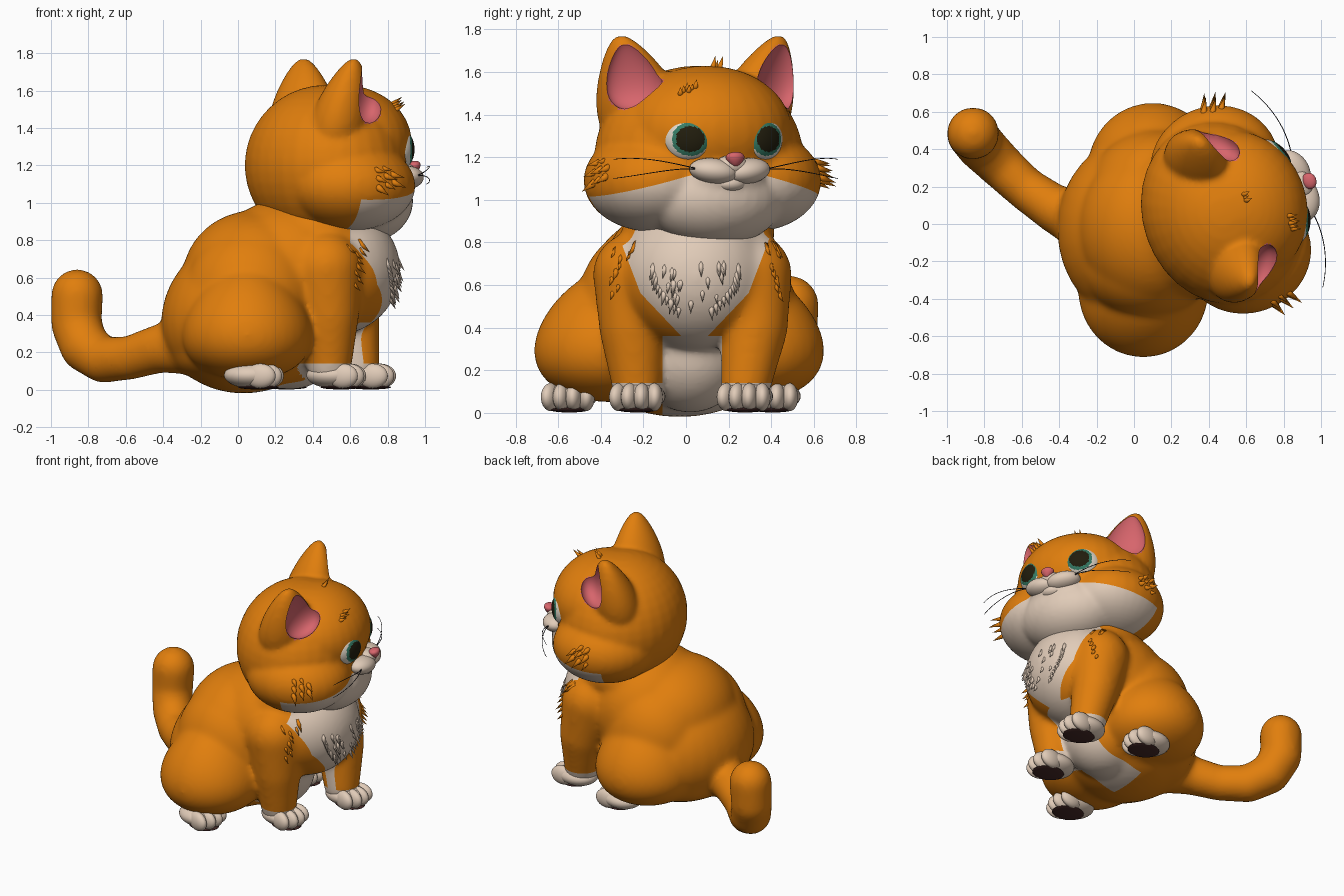
import bpy, bmesh, math, random
from mathutils import Matrix, Vector, Euler

random.seed(4)
cube = bpy.data.objects.get("Cube")
if cube:
    bpy.data.objects.remove(cube)


def material(name, rgb):
    m = bpy.data.materials.new(name)
    m.use_nodes = True
    m.diffuse_color = (*rgb, 1)
    m.node_tree.nodes["Principled BSDF"].inputs["Base Color"].default_value = (*rgb, 1)
    return m


ORANGE = material("orange fur", (0.75, 0.21, 0.004))
CREAM = material("cream fur", (0.75, 0.6, 0.48))
PINK = material("pink skin", (0.68, 0.13, 0.15))
WHITE = material("eye white", (0.75, 0.68, 0.58))
GREEN = material("green iris", (0.035, 0.2, 0.13))
BLACK = material("pupil black", (0.015, 0.012, 0.004))
BROWN = material("brown pads", (0.06, 0.022, 0.02))
WHISKER = material("whisker grey", (0.02, 0.02, 0.028))

# The head is modelled facing +x in its own turned frame
HEAD = Matrix.Translation((0.47, 0.06, 0)) @ Matrix.Rotation(math.radians(20), 4, "Z")


def place(c, r=(1, 1, 1), rot=(0, 0, 0)):
    return Matrix.LocRotScale(Vector(c), Euler(rot), Vector(r))


def ball(bm, m, taper=0, segs=32):
    """Ellipsoid, optionally narrowing towards its top."""
    for v in bmesh.ops.create_uvsphere(bm, u_segments=segs, v_segments=segs * 2 // 3, radius=1)["verts"]:
        k = 1 - taper * v.co.z
        v.co = m @ Vector((v.co.x * k, v.co.y * k, v.co.z))


def limb(bm, points, steps=8):
    """Row of balls along (x, y, z, radius) points."""
    for a, b in zip(points, points[1:]):
        for i in range(steps + 1):
            x, y, z, r = Vector(a).lerp(Vector(b), i / steps)
            ball(bm, place((x, y, z), (r, r, r)), segs=18)


def make(name, bm, mats, matrix=Matrix()):
    me = bpy.data.meshes.new(name)
    bm.to_mesh(me)
    bm.free()
    for m in mats:
        me.materials.append(m)
    me.shade_smooth()
    ob = bpy.data.objects.new(name, me)
    bpy.context.collection.objects.link(ob)
    ob.matrix_world = matrix
    return ob


def fuse(ob, softness, cutter=None):
    """Melt overlapping shapes into one soft skin."""
    rm = ob.modifiers.new("skin", "REMESH")
    rm.mode, rm.voxel_size = "VOXEL", 0.014
    sm = ob.modifiers.new("soften", "SMOOTH")
    sm.factor, sm.iterations = 0.5, softness
    if cutter:
        bo = ob.modifiers.new("hollow", "BOOLEAN")
        bo.operation, bo.object = "DIFFERENCE", cutter
    bpy.context.view_layer.update()
    mats = list(ob.data.materials)
    me = bpy.data.meshes.new_from_object(ob.evaluated_get(bpy.context.evaluated_depsgraph_get()))
    ob.modifiers.clear()
    ob.data = me
    me.materials.clear()
    for m in mats:
        me.materials.append(m)
    me.shade_smooth()
    me.set_sharp_from_angle(angle=math.radians(50))


def paint(ob, rule, planes=()):
    """Cut clean colour borders along planes, then colour faces by rule."""
    bm = bmesh.new()
    bm.from_mesh(ob.data)
    for co, no in planes:
        geom = bm.verts[:] + bm.edges[:] + bm.faces[:]
        bmesh.ops.bisect_plane(bm, geom=geom, dist=1e-5, plane_co=co, plane_no=no)
    for f in bm.faces:
        f.material_index = rule(f.calc_center_median())
    bm.to_mesh(ob.data)
    bm.free()


def tufts(name, target, spots, droop, size, mat, matrix=Matrix()):
    """Small fur spikes growing from the nearest skin to each spot."""
    bm = bmesh.new()
    for s in spots:
        ok, loc, nor, _ = target.closest_point_on_mesh(Vector(s))
        d = (nor * 0.5 + Vector(droop)).normalized()
        h = size * random.uniform(0.8, 1.3)
        root = loc - nor * h * 0.1 + d * h * 0.2
        m = Matrix.Translation(root) @ d.to_track_quat("Z", "Y").to_matrix().to_4x4()
        bmesh.ops.create_cone(bm, segments=8, radius1=h * 0.22, radius2=0, depth=h, cap_ends=True, matrix=m)
    return make(name, bm, [mat], matrix)


# Body with haunches, front legs and tail
FRONT_PAWS = [(0.53, -0.225), (0.69, 0.28)]
HIND_PAWS = [(0.09, -0.545), (0.24, 0.41)]
bm = bmesh.new()
for c, r, taper in [((0.03, -0.03, 0.4), (0.44, 0.5, 0.42), 0.08),     # rump
                    ((0.0, -0.03, 0.2), (0.36, 0.45, 0.19), 0),        # seat
                    ((0.09, -0.02, 0.59), (0.39, 0.44, 0.37), 0),      # back
                    ((0.28, 0.03, 0.62), (0.43, 0.43, 0.41), 0),       # shoulders
                    ((0.42, 0.06, 0.85), (0.33, 0.36, 0.2), 0),        # neck
                    ((0.51, 0.05, 0.64), (0.36, 0.37, 0.35), 0),       # chest
                    ((0.28, 0.02, 0.27), (0.28, 0.26, 0.27), 0),       # belly
                    ((0.07, -0.2, 0.5), (0.36, 0.31, 0.37), 0),        # right flank
                    ((0.12, 0.18, 0.5), (0.36, 0.33, 0.37), 0),        # left flank
                    ((0.05, -0.355, 0.36), (0.34, 0.35, 0.31), 0.25),  # right haunch
                    ((0.1, 0.29, 0.36), (0.34, 0.35, 0.31), 0.25)]:    # left haunch
    ball(bm, place(c, r), taper)
limb(bm, [(0.47, -0.24, 0.65, 0.2), (0.49, -0.25, 0.4, 0.16), (0.49, -0.23, 0.13, 0.12)])
limb(bm, [(0.55, 0.3, 0.65, 0.2), (0.6, 0.32, 0.4, 0.16), (0.64, 0.28, 0.13, 0.12)])
limb(bm, [(-0.25, 0.0, 0.24, 0.16), (-0.42, 0.08, 0.22, 0.13), (-0.58, 0.19, 0.17, 0.118),
          (-0.72, 0.32, 0.16, 0.125), (-0.82, 0.42, 0.23, 0.135), (-0.865, 0.48, 0.35, 0.137),
          (-0.86, 0.485, 0.505, 0.142)])
body = make("body", bm, [ORANGE, CREAM])
fuse(body, 36)

# The bib is bounded by lines of (half width, height, slope) on each side
BIB_Y, BIB_LINES = 0.04, [(0.1, 0.4, 0.95), (0.2, 0.42, 0.38)]


def bib_width(z):
    return min(w + k * (z - z0) for w, z0, k in BIB_LINES)


def body_rule(c):
    if c.z < 0.14 and any(math.hypot(c.x - x + 0.04, c.y - y) < 0.17 for x, y in FRONT_PAWS):
        return 1
    if c.z > 0.36 and c.x > 0.6:
        return int(abs(c.y - BIB_Y) < bib_width(c.z))
    return int(c.z <= 0.45 and c.x > 0.08 and abs(c.y - 0.03) < 0.14)


paint(body, body_rule,
      [((0, BIB_Y + s * w, z), (0, 1, -s * k)) for s in (-1, 1) for w, z, k in BIB_LINES]
      + [((0, 0.03 + s * 0.14, 0), (0, 1, 0)) for s in (-1, 1)]
      + [((x, 0, 0), (1, 0, 0)) for x in (0.08, 0.6)]
      + [((0, 0, z), (0, 0, 1)) for z in (0.14, 0.36, 0.45)])

# Chest fur: cream spikes on the bib and its edges, orange ones at the shoulders
spots = []
for i in range(20):
    z = random.uniform(0.44, 0.74)
    spots.append((1.0, BIB_Y + random.uniform(-0.85, 0.85) * bib_width(z), z))
for i in range(12):
    z = 0.42 + 0.026 * i
    spots += [(0.95, BIB_Y + s * (bib_width(z) - 0.01), z) for s in (-1, 1)]
tufts("chest_fur", body, spots, (0.1, 0, -0.9), 0.085, CREAM)
spots = [(0.7 + random.uniform(-0.08, 0.04), BIB_Y + s * (0.37 + random.uniform(-0.02, 0.05)),
          0.56 + 0.035 * i) for i in range(9) for s in (-1, 1)]
tufts("shoulder_fur", body, spots, (0.3, 0, -0.7), 0.085, ORANGE)

# Paws with four toes and a dark pad underneath
NAMES = ["front_right_paw", "front_left_paw", "hind_right_paw", "hind_left_paw"]
for name, (x, y) in zip(NAMES, FRONT_PAWS + HIND_PAWS):
    m = Matrix.Translation((x, y, 0)) @ Matrix.Rotation(-0.15, 4, "Z")
    bm = bmesh.new()
    ball(bm, place((-0.02, 0, 0.078), (0.145, 0.125, 0.07)))
    for i in range(4):
        k = i - 1.5
        ball(bm, place((0.07 - 0.012 * k * k, k * 0.056, 0.074), (0.085, 0.04, 0.066), (0, 0, k * 0.12)), segs=24)
    make(name, bm, [CREAM], m)
    bm = bmesh.new()
    ball(bm, place((0.02, 0, 0.014), (0.11, 0.09, 0.012)), segs=24)
    make(name + "_pad", bm, [BROWN], m)

# Head with ears; the hollows are cut from the front of each ear
bm, cut = bmesh.new(), bmesh.new()
for c, r in [((0, 0, 1.2), (0.425, 0.5, 0.43)),       # skull
             ((0.1, 0, 1.32), (0.36, 0.41, 0.31)),    # forehead
             ((0.2, 0, 1.01), (0.27, 0.34, 0.23)),    # jaw
             ((0.36, 0, 1.1), (0.12, 0.2, 0.1))]:     # muzzle base
    ball(bm, place(c, r))
hollows = []
for s in (-1, 1):
    ball(bm, place((0.05, s * 0.25, 1.09), (0.35, 0.32, 0.24)))
    ball(bm, place((-0.015, s * 0.315, 1.5), (0.145, 0.19, 0.29), (-s * 0.2, 0.28, s * 0.6)), 0.4)
    h = place((0.1, s * 0.37, 1.585), (0.075, 0.13, 0.165), (-s * 0.2, 0.03, s * 0.6))
    ball(cut, h, 0.35)
    hollows.append(h.inverted())
head = make("head", bm, [ORANGE, CREAM, PINK], HEAD)
cutter = make("ear_cutter", cut, [PINK], HEAD)
cutter.hide_render = True
fuse(head, 12, cutter)
bpy.data.objects.remove(cutter)
MASK_Z, MASK_SLOPE, MASK_X = 1.165, 0.27, 0.0


def head_rule(c):
    for inv in hollows:
        q = inv @ c
        k = 1 - 0.35 * q.z
        if k > 0.3 and Vector((q.x / k, q.y / k, q.z)).length < 1.02:
            return 2
    return int(c.x > MASK_X and c.z < MASK_Z - MASK_SLOPE * abs(c.y))


paint(head, head_rule, [((0, 0, MASK_Z), (0, s * MASK_SLOPE, 1)) for s in (-1, 1)]
      + [((MASK_X, 0, 0), (1, 0, 0))])

# Cheek and crown tufts
for s, side in ((-1, "right"), (1, "left")):
    spots = [(0.1 + 0.06 * (i % 3), s * 0.6, 1.08 + 0.022 * i) for i in range(8)]
    tufts(side + "_cheek_fur", head, spots, (0.25, s * 0.2, -0.35), 0.11, ORANGE, HEAD)
spots = [(0.42, -0.28 + 0.02 * i, 1.6 + 0.02 * (i % 3)) for i in range(6)]
spots += [(0.15, 0.02 + 0.02 * i, 1.7) for i in range(3)]
tufts("crown_fur", head, spots, (0.3, 0, 0.1), 0.08, ORANGE, HEAD)

# Muzzle and nose
bm = bmesh.new()
for s in (-1, 1):
    ball(bm, place((0.435, s * 0.085, 1.135), (0.085, 0.115, 0.06), (s * 0.12, 0, s * 0.25)))
ball(bm, place((0.45, 0, 1.16), (0.06, 0.08, 0.05)))
ball(bm, place((0.43, 0, 1.075), (0.06, 0.075, 0.04)))
make("muzzle", bm, [CREAM], HEAD)
bm = bmesh.new()
ball(bm, place((0.5, 0, 1.19), (0.035, 0.042, 0.034), (0, -0.2, 0)), -0.4, 24)
make("nose", bm, [PINK], HEAD)


# Eyes: iris and pupil are painted on, turned inwards to look ahead
for s, side in ((-1, "right"), (1, "left")):
    bm = bmesh.new()
    ball(bm, Matrix.Rotation(math.pi / 2, 4, "Y"), segs=72)
    eye = make(side + "_eye", bm, [WHITE, GREEN, BLACK],
               HEAD @ place((0.357, s * 0.186, 1.285), (0.074, 0.117, 0.106), (0, 0, s * 0.48)))

    def eye_rule(c):
        d = math.hypot(c.y + s * 0.17, c.z)
        return 0 if c.x < 0 or d > 0.74 else 1 if d > 0.57 else 2
    paint(eye, eye_rule)

# Whiskers
for s, side in ((-1, "right"), (1, "left")):
    cu = bpy.data.curves.new(side + "_whiskers", "CURVE")
    cu.dimensions = "3D"
    cu.bevel_depth, cu.bevel_resolution = 0.003, 1
    for end in (1.19, 1.1):
        sp = cu.splines.new("NURBS")
        sp.points.add(3)
        sp.use_endpoint_u = True
        path = [(0.45, 0.14, 1.14), (0.48, 0.26, 1.16), (0.46, 0.42, end + 0.02), (0.37, 0.56, end)]
        for p, (x, y, z) in zip(sp.points, path):
            p.co = (x, s * y, z, 1)
            p.radius = 1.1 - y
    cu.materials.append(WHISKER)
    ob = bpy.data.objects.new(side + "_whiskers", cu)
    bpy.context.collection.objects.link(ob)
    ob.matrix_world = HEAD
